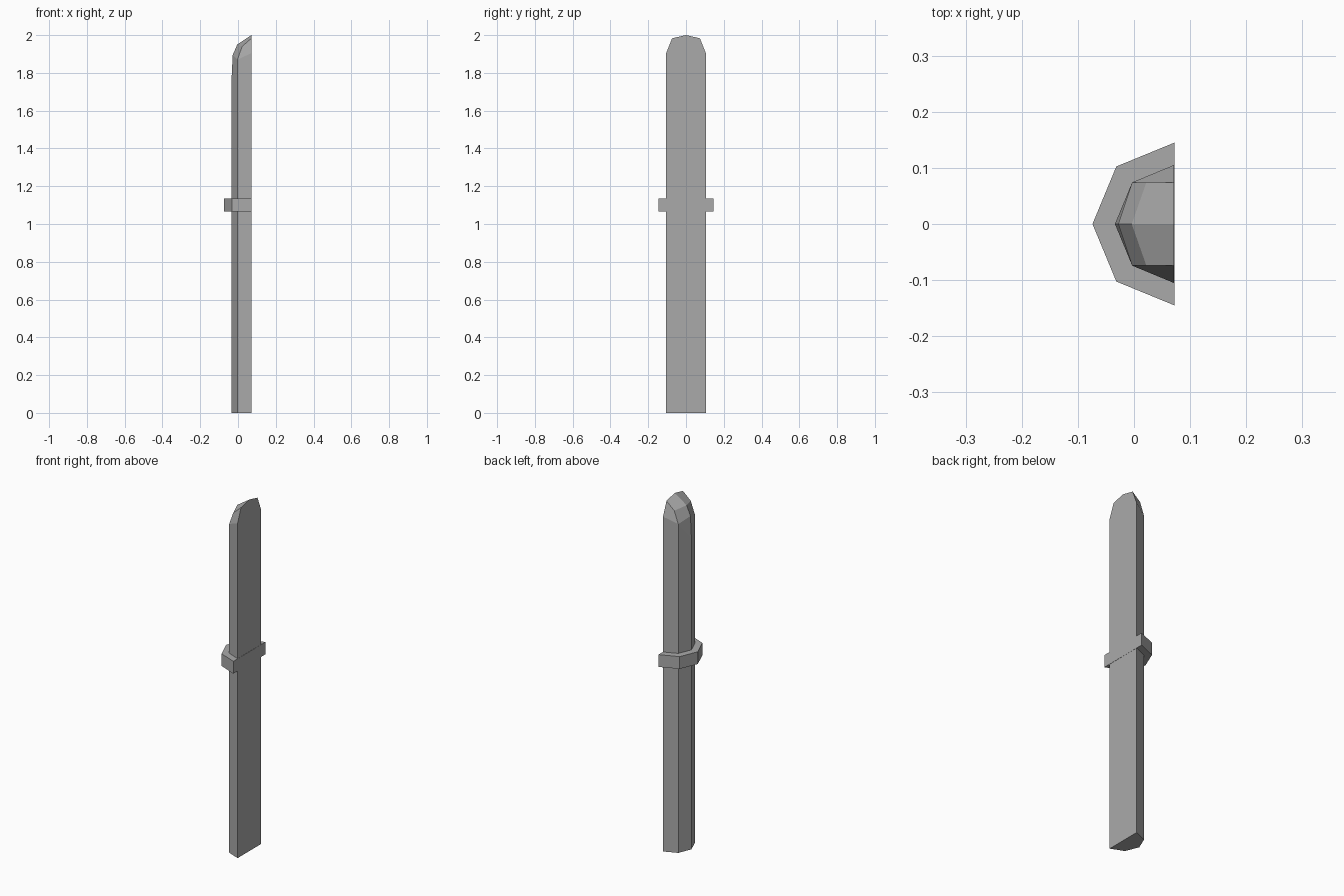
import bpy
import bmesh

cube = bpy.data.objects.get("Cube")
if cube:
    bpy.data.objects.remove(cube, do_unlink=True)

# Single flat grey
GREY = (0.4, 0.4, 0.4, 1.0)
grey = bpy.data.materials.new("plain grey")
grey.use_nodes = True
grey.diffuse_color = GREY
grey.node_tree.nodes["Principled BSDF"].inputs["Base Color"].default_value = GREY

FLAT_X = 0.071


def half_octagon(radius, flat_x):
    d = radius * 0.7071
    return [(flat_x, -radius), (FLAT_X - d, -d), (FLAT_X - radius, 0),
            (FLAT_X - d, d), (flat_x, radius)]


def finish(bm, name):
    bmesh.ops.recalc_face_normals(bm, faces=bm.faces)
    mesh = bpy.data.meshes.new(name)
    bm.to_mesh(mesh)
    bm.free()
    mesh.materials.append(grey)
    obj = bpy.data.objects.new(name, mesh)
    bpy.context.collection.objects.link(obj)
    return obj


# Blade: half-octagon bar with a faceted, rounded tip
bm = bmesh.new()
outline = half_octagon(0.105, FLAT_X)
base = [bm.verts.new((x, y, 0)) for x, y in outline]
shoulder = [bm.verts.new((x, y, z))
            for (x, y), z in zip(outline, (1.905, 1.87, 1.77, 1.87, 1.905))]
bm.faces.new(base)
for i in range(4):
    bm.faces.new((base[i], base[i + 1], shoulder[i + 1], shoulder[i]))

# Tip ridge along the middle, and one facet set per side
ridge = [shoulder[2]] + [bm.verts.new((x, 0, z)) for x, z in
                         ((-0.028, 1.895), (-0.004, 1.95), (FLAT_X, 2.0))]
crowns = []
for s, corner, edge in ((-1, shoulder[1], shoulder[0]), (1, shoulder[3], shoulder[4])):
    bend = bm.verts.new((0.022, s * 0.074, 1.94))
    crown = bm.verts.new((FLAT_X, s * 0.074, 1.983))
    crowns.append(crown)
    bm.faces.new((ridge[0], ridge[1], corner))
    bm.faces.new((ridge[1], ridge[2], bend, corner))
    bm.faces.new((ridge[2], ridge[3], crown, bend))
    bm.faces.new((corner, bend, crown, edge))
bm.faces.new((base[0], shoulder[0], crowns[0], ridge[3], crowns[1], shoulder[4], base[4]))
finish(bm, "blade")

# Collar: wider half-octagon band around the middle
bm = bmesh.new()
lower = bm.faces.new([bm.verts.new((x, y, 1.065))
                      for x, y in half_octagon(0.145, FLAT_X + 0.001)])
raised = bmesh.ops.extrude_face_region(bm, geom=[lower], use_keep_orig=True)
bmesh.ops.translate(bm, vec=(0, 0, 0.07),
                    verts=[g for g in raised["geom"] if isinstance(g, bmesh.types.BMVert)])
finish(bm, "collar")
